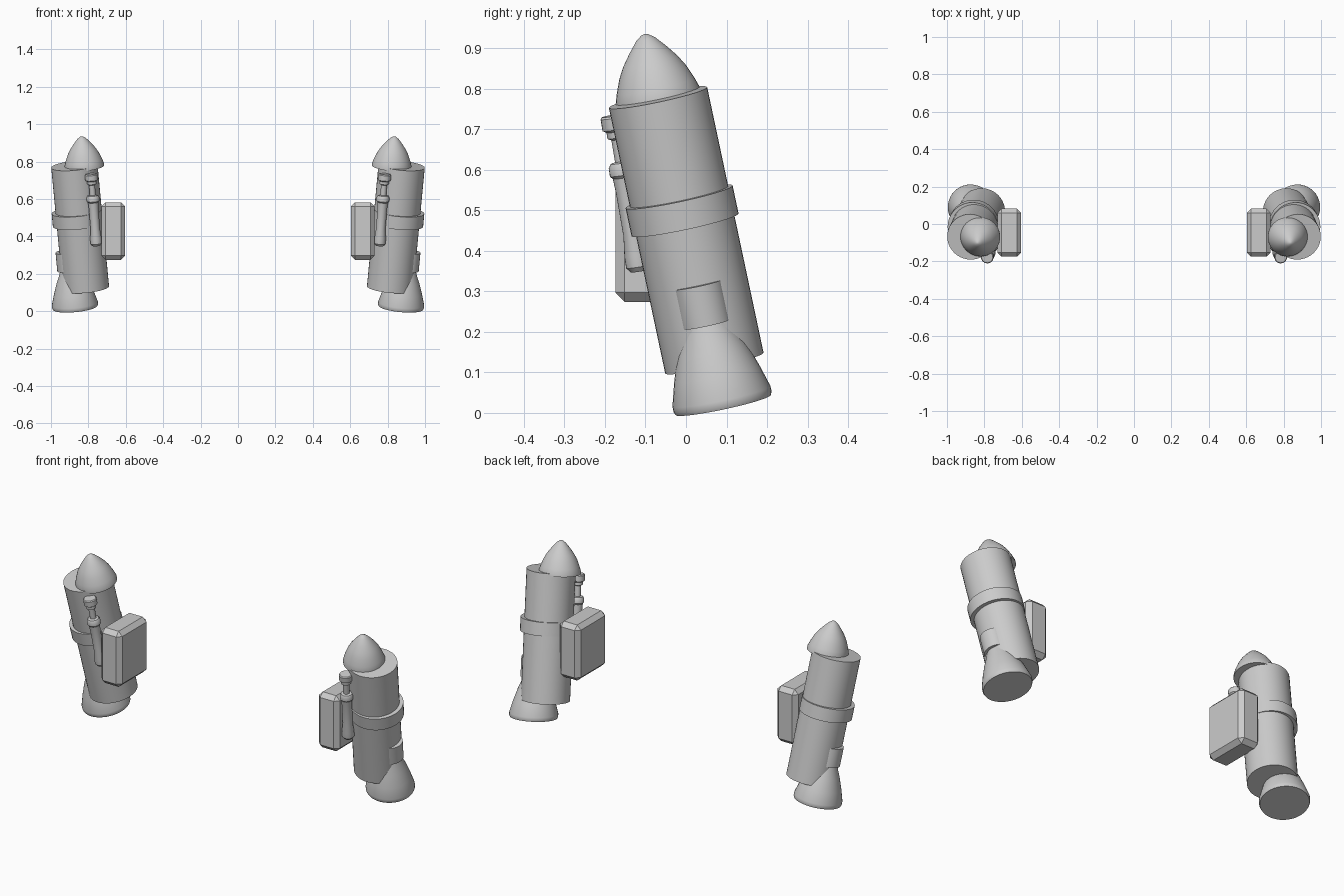
import bpy, bmesh, math
from mathutils import Vector

cube = bpy.data.objects.get("Cube")
if cube:
    bpy.data.objects.remove(cube)

grey = bpy.data.materials.new("light grey")
grey.use_nodes = True
GREY = (0.6, 0.6, 0.6, 1)
grey.diffuse_color = GREY
grey.node_tree.nodes["Principled BSDF"].inputs["Base Color"].default_value = GREY

# Tilted axis of the right-hand booster, from foot to shoulder
FOOT = Vector((-0.813, 0.07, 0.123))
SHOULDER = Vector((-0.875, -0.069, 0.778))
AXIS = (SHOULDER - FOOT).normalized()
ACROSS = (Vector((1, 0, 0)) - AXIS * AXIS.x).normalized()
LENGTH = (SHOULDER - FOOT).length


def finish(name, bm, side, smooth=True):
    """Turn a right-hand mesh into an object, mirrored for the left."""
    if side > 0:
        for v in bm.verts:
            v.co.x = -v.co.x
    bmesh.ops.recalc_face_normals(bm, faces=bm.faces)
    mesh = bpy.data.meshes.new(name)
    bm.to_mesh(mesh)
    bm.free()
    mesh.materials.append(grey)
    obj = bpy.data.objects.new(name, mesh)
    bpy.context.collection.objects.link(obj)
    if smooth:
        bpy.ops.object.select_all(action='DESELECT')
        obj.select_set(True)
        bpy.context.view_layer.objects.active = obj
        bpy.ops.object.shade_smooth_by_angle(angle=math.radians(32))


def lathe(name, side, profile, origin=FOOT, axis=AXIS, offset=0.0, sides=40):
    """Closed turned part: profile holds (radius, distance along axis)."""
    bm = bmesh.new()
    u = (Vector((1, 0, 0)) - axis * axis.x).normalized()
    w = axis.cross(u)
    rings = []
    for r, d in profile:
        centre = origin + axis * d + ACROSS * offset
        rings.append([bm.verts.new(centre + (u * math.cos(a) + w * math.sin(a)) * r)
                      for a in (math.tau * i / sides for i in range(sides))])
    for low, high in zip(rings, rings[1:]):
        for i in range(sides):
            j = (i + 1) % sides
            bm.faces.new((low[i], low[j], high[j], high[i]))
    bm.faces.new(rings[0])
    bm.faces.new(rings[-1])
    finish(name, bm, side)


def chamfered_box(name, side, centre, size, chamfer):
    bm = bmesh.new()
    bmesh.ops.create_cube(bm, size=1)
    for v in bm.verts:
        v.co = Vector(c * s for c, s in zip(v.co, size)) + Vector(centre)
    bmesh.ops.bevel(bm, geom=list(bm.edges), offset=chamfer, segments=1, affect='EDGES')
    finish(name, bm, side, smooth=False)


NOSE = [(0.106, 0.66), (0.106, 0.672), (0.098, 0.697), (0.084, 0.732), (0.068, 0.76),
        (0.047, 0.788), (0.024, 0.815), (0.009, 0.826), (0.002, 0.828)]
BELL = [(0.12, -0.1), (0.1236, -0.092), (0.1236, -0.078), (0.107, -0.02),
        (0.086, 0.042), (0.072, 0.075), (0.06, 0.11)]
ROD = [(0.022, 0), (0.031, 0.012), (0.031, 0.04), (0.025, 0.09), (0.026, 0.2),
       (0.028, 0.235), (0.034, 0.242), (0.034, 0.262), (0.028, 0.272), (0.016, 0.275),
       (0.016, 0.33), (0.025, 0.335), (0.025, 0.35), (0.034, 0.356), (0.034, 0.385),
       (0.03, 0.39)]
ROD_FOOT = Vector((-0.757, -0.115, 0.35))
ROD_AXIS = (Vector((-0.785, -0.178, 0.735)) - ROD_FOOT).normalized()

for side, label in ((-1, "right"), (1, "left")):
    # Main tank and its raised belt
    lathe(label + "_tank", side, [(0.124, 0), (0.124, LENGTH)])
    lathe(label + "_belt", side, [(0.135, 0.351), (0.135, 0.422)], offset=-0.01)
    # Nose cone leaning inward of the tank
    lathe(label + "_nose_cone", side, NOSE, offset=0.053)
    # Exhaust bell and its collar on the outer side
    lathe(label + "_exhaust_bell", side, BELL, offset=-0.067)
    lathe(label + "_bell_collar", side, [(0.064, 0.106), (0.064, 0.207)], offset=-0.08)
    # Piston rod on the front
    lathe(label + "_piston", side, ROD, ROD_FOOT, ROD_AXIS, sides=24)
    # Equipment box on the inner side
    chamfered_box(label + "_equipment_box", side, (-0.667, -0.046, 0.428),
                  (0.128, 0.257, 0.308), 0.023)
